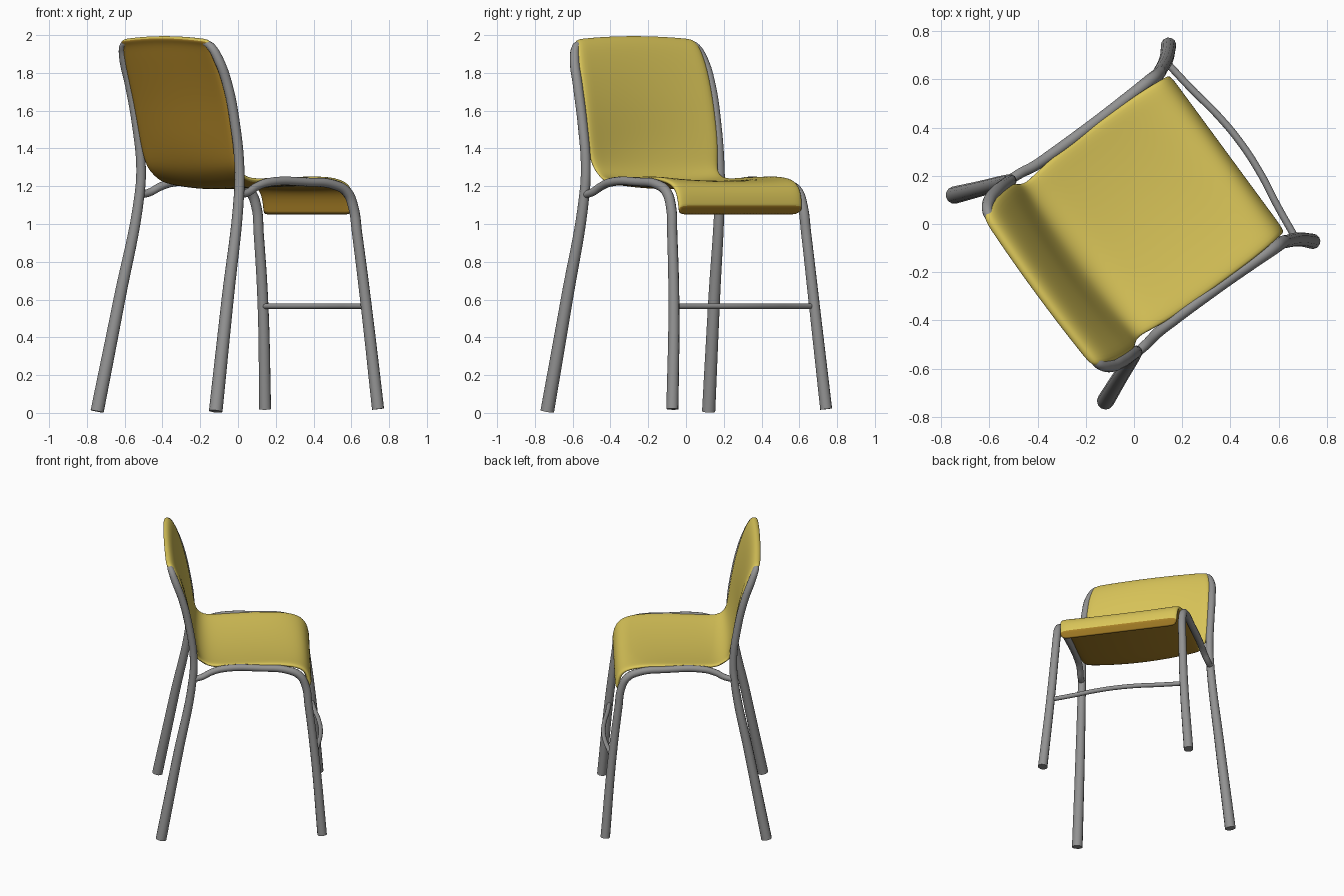
import bpy, bmesh, math
from mathutils import Vector

cube = bpy.data.objects.get("Cube")
if cube:
    bpy.data.objects.remove(cube, do_unlink=True)

TURN = math.radians(36.3)   # heading of the seat front from +x
SHIFT = 0.008               # small sideways centring


def place(f, s, z):
    """forward / sideways / up -> world"""
    s += SHIFT
    c, d = math.cos(TURN), math.sin(TURN)
    return Vector((c * f - d * s, d * f + c * s, z))


def clamp(v):
    return min(max(v, 0), 1)


def material(name, rgb, rough):
    m = bpy.data.materials.new(name)
    m.use_nodes = True
    m.diffuse_color = (*rgb, 1)
    b = m.node_tree.nodes["Principled BSDF"]
    b.inputs["Base Color"].default_value = (*rgb, 1)
    b.inputs["Roughness"].default_value = rough
    return m


GREY = material("grey metal", (0.29, 0.29, 0.29), 0.5)
YELLOW = material("yellow shell", (0.70, 0.56, 0.10), 0.6)
BROWN = material("brown underside", (0.40, 0.22, 0.02), 0.6)


def tube(name, points, side=1):
    """round tube through (forward, sideways, up, radius) points"""
    cu = bpy.data.curves.new(name, 'CURVE')
    cu.dimensions = '3D'
    cu.bevel_depth = 1
    cu.bevel_resolution = 4
    cu.resolution_u = 8
    cu.use_fill_caps = True
    sp = cu.splines.new('BEZIER')
    sp.bezier_points.add(len(points) - 1)
    for bp, (f, s, z, r) in zip(sp.bezier_points, points):
        bp.co = place(f, s * side, z)
        bp.radius = r
        bp.handle_left_type = bp.handle_right_type = 'AUTO'
    ob = bpy.data.objects.new(name, cu)
    bpy.context.collection.objects.link(ob)
    cu.materials.append(GREY)
    bpy.ops.object.select_all(action='DESELECT')
    ob.select_set(True)
    bpy.context.view_layer.objects.active = ob
    bpy.ops.object.convert(target='MESH')
    bpy.ops.object.shade_smooth_by_angle(angle=math.radians(40))


# Tubular frame, mirrored
rear_leg = [(-.53, .53, .008, .036), (-.418, .484, .6, .032), (-.315, .445, 1.15, .027),
            (-.308, .44, 1.3, .026), (-.335, .44, 1.52, .026), (-.385, .437, 1.74, .026),
            (-.432, .422, 1.87, .026), (-.46, .39, 1.94, .022), (-.472, .345, 1.962, .014)]
front_leg = [(-.305, .445, 1.155, .02), (-.25, .44, 1.168, .021), (-.19, .43, 1.197, .022),
             (-.11, .427, 1.22, .023), (.15, .427, 1.222, .023), (.32, .43, 1.208, .025),
             (.405, .432, 1.168, .027), (.445, .433, 1.09, .027), (.465, .44, .95, .027),
             (.51, .462, .56, .029), (.555, .505, .02, .032)]
for side, word in ((1, "left"), (-1, "right")):
    tube("rear_leg_and_back_post_" + word, rear_leg, side)
    tube("seat_rail_and_front_leg_" + word, front_leg, side)

# Bowed bar between the front legs
half_bar = [(.505, .46), (.524, .3), (.547, .15)]
tube("front_crossbar", [(f, s, .565, .015) for f, s in half_bar] + [(.556, 0, .565, .015)]
     + [(f, -s, .565, .015) for f, s in reversed(half_bar)])

# Shell profile from front lip to top of back: forward, up, half width, thickness
PROFILE = [(.487, 1.097, .412, .032), (.48, 1.15, .413, .032), (.455, 1.203, .416, .032),
           (.40, 1.238, .42, .032), (.30, 1.257, .425, .032), (.15, 1.257, .425, .032),
           (0, 1.252, .425, .032), (-.12, 1.247, .42, .032), (-.2, 1.248, .41, .032),
           (-.25, 1.268, .40, .032), (-.277, 1.31, .415, .035), (-.288, 1.4, .432, .04),
           (-.303, 1.5, .436, .045), (-.33, 1.65, .436, .052), (-.37, 1.8, .432, .058),
           (-.405, 1.9, .42, .058), (-.435, 1.957, .405, .05), (-.468, 1.985, .385, .035)]
COLS = 10
last = len(PROFILE) - 1

bm = bmesh.new()
crease = bm.edges.layers.float.new("crease_edge")
upper, under = [], []
for i, (f, z, w, thick) in enumerate(PROFILE):
    a, b = PROFILE[max(i - 1, 0)], PROFILE[min(i + 1, last)]
    t = Vector((b[0] - a[0], b[1] - a[1])).normalized()
    n = Vector((-t.y, t.x)) * thick          # towards underside / rear
    if f < -.2:
        back = clamp((z - 1.24) / .12)
        hollow = .034 - .024 * clamp((z - 1.5) / .45)
    else:
        back = hollow = 0
    dish = .032 * clamp((.47 - f) / .2) * (1 - back)
    top_row, low_row = [], []
    for j in range(COLS + 1):
        u = 2 * j / COLS - 1
        mid = 1 - u * u
        pf = f - hollow * back * mid
        pz = z - dish * mid + .018 * mid * clamp((z - 1.85) / .13)   # arched top
        top_row.append(bm.verts.new(place(pf, u * w, pz)))
        if i == 0:                            # lip end slants inwards
            low = place(pf - .03, u * w * .97, pz - .049)
        elif i == last:                       # rolled top edge
            low = place(pf - .03, u * w, pz - .02)
        else:
            low = place(pf + n.x, u * w * .985, pz - thick if back == 0 else pz + n.y * .4)
        low_row.append(bm.verts.new(low))
    upper.append(top_row)
    under.append(low_row)


def quad(a, b, c, d, mat):
    face = bm.faces.new((a, b, c, d))
    face.material_index = mat
    face.smooth = True


# Lip underside follows the curl instead of dropping straight down
for row, (f, z) in ((1, (.452, 1.13)), (2, (.43, 1.178))):
    for j in range(COLS + 1):
        u = 2 * j / COLS - 1
        under[row][j].co = place(f, u * .405, z)

for i in range(last):
    for j in range(COLS):
        for grid, mat in ((upper, 0), (under, 1)):
            quad(grid[i][j], grid[i + 1][j], grid[i + 1][j + 1], grid[i][j + 1], mat)
    for j in (0, COLS):                       # side rims
        quad(upper[i][j], upper[i + 1][j], under[i + 1][j], under[i][j], 0)
for j in range(COLS):                         # lip end and top rim
    for i, mat in ((0, 1), (last, 0)):
        quad(upper[i][j], upper[i][j + 1], under[i][j + 1], under[i][j], mat)
    for grid in (upper, under):
        bm.edges.get((grid[0][j], grid[0][j + 1]))[crease] = 0.9
for j in (0, COLS):
    bm.edges.get((upper[0][j], under[0][j]))[crease] = 0.9
bmesh.ops.recalc_face_normals(bm, faces=bm.faces)

mesh = bpy.data.meshes.new("seat_and_back_shell")
bm.to_mesh(mesh)
bm.free()
mesh.materials.append(YELLOW)
mesh.materials.append(BROWN)
shell = bpy.data.objects.new("seat_and_back_shell", mesh)
bpy.context.collection.objects.link(shell)
sub = shell.modifiers.new("smooth_shell", 'SUBSURF')
sub.levels = sub.render_levels = 2
